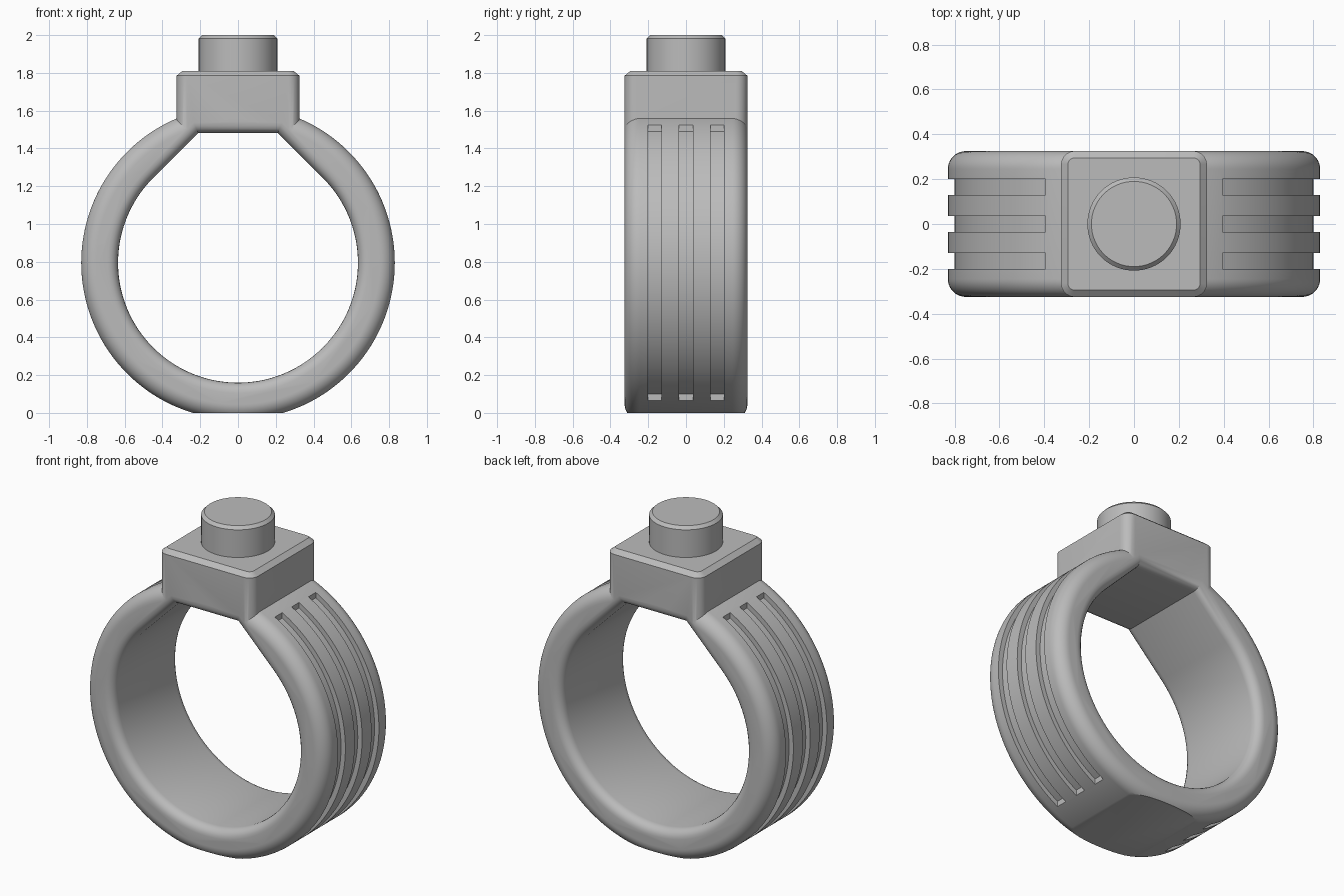
import bpy, bmesh
from math import sin, cos, acos, pi, radians, sqrt

CZ = 0.795                      # height of the ring axis
OUTER, INNER, HALF = 0.83, 0.635, 0.325
FILLET, LIP = 0.08, 0.055

if "Cube" in bpy.data.objects:
    bpy.data.objects.remove(bpy.data.objects["Cube"])

metal = bpy.data.materials.new("grey_metal")
metal.use_nodes = True
grey = (0.5, 0.5, 0.5, 1)
metal.diffuse_color = grey
metal.node_tree.nodes["Principled BSDF"].inputs["Base Color"].default_value = grey


def loft(name, rings):
    """Skin a list of equal-length point loops and cap both ends."""
    bm = bmesh.new()
    loops = [[bm.verts.new(p) for p in ring] for ring in rings]
    n = len(loops[0])
    for a, b in zip(loops, loops[1:]):
        for i in range(n):
            j = (i + 1) % n
            bm.faces.new((a[i], a[j], b[j], b[i]))
    bm.faces.new(loops[0])
    bm.faces.new(loops[-1])
    bmesh.ops.recalc_face_normals(bm, faces=bm.faces)
    mesh = bpy.data.meshes.new(name)
    bm.to_mesh(mesh)
    bm.free()
    mesh.materials.append(metal)
    obj = bpy.data.objects.new(name, mesh)
    bpy.context.collection.objects.link(obj)
    return obj


def boolean(target, tool, operation):
    """Apply a boolean and discard the tool."""
    mod = target.modifiers.new(operation.lower(), 'BOOLEAN')
    mod.object, mod.operation, mod.solver = tool, operation, 'EXACT'
    bpy.context.view_layer.objects.active = target
    bpy.ops.object.modifier_apply(modifier=mod.name)
    bpy.data.objects.remove(tool)


def arc(radius, start, end, n):
    return [(radius * cos(start + (end - start) * i / n),
             radius * sin(start + (end - start) * i / n)) for i in range(n + 1)]


def upright(points, y):
    return [(x, y, z + CZ) for x, z in points]


def flat(points, z):
    return [(x, y, z) for x, y in points]


def hole_outline(d):
    """Finger hole: circle with tangent 45 degree shoulders and a flat top, offset by d."""
    r = INNER + d
    top = 0.687 + d
    x = r * sqrt(2) - top
    return arc(r, radians(45), radians(-225), 108) + [(-x, top), (x, top)]


def rounded_square(half, radius):
    c = half - radius
    pts = []
    for k, (sx, sy) in enumerate(((1, 1), (-1, 1), (-1, -1), (1, -1))):
        pts += [(sx * c + x, sy * c + y)
                for x, y in arc(radius, k * pi / 2, (k + 1) * pi / 2, 8)]
    return pts


# Band: disc with rounded outer rims
steps = [i * pi / 20 for i in range(11)]
rim = [(OUTER - FILLET + FILLET * cos(t), HALF - FILLET + FILLET * sin(t)) for t in steps]
rim = [(r, -y) for r, y in reversed(rim)] + rim
band = loft("ring_band", [upright(arc(r, 0, 2 * pi, 144)[:-1], y) for r, y in rim])

# Square crown with rounded corners and chamfered top
crown = loft("crown", [flat(rounded_square(h, c), z) for h, c, z in
                       ((HALF, 0.06, 1.3), (HALF, 0.06, 1.785), (HALF - 0.03, 0.03, 1.81))])
boolean(band, crown, 'UNION')

# Finger hole with rounded lips
lip = [(LIP - LIP * cos(t), HALF - LIP + LIP * sin(t)) for t in steps[::2]] + [(LIP, 0.45)]
lip = [(d, -y) for d, y in reversed(lip)] + lip
boolean(band, loft("hole_cutter", [upright(hole_outline(d), y) for d, y in lip]), 'DIFFERENCE')

# Flat foot
foot = rounded_square(0.6, 0.1)
boolean(band, loft("foot_cutter", [flat(foot, -0.3), flat(foot, 0)]), 'DIFFERENCE')

# Three grooves around each side
floor, clear, end_x = OUTER - 0.03, 0.95, 0.395
a, b = acos(end_x / floor), acos(end_x / clear)
groove = arc(floor, -a, a, 60) + arc(clear, b, -b, 60)
for side in (1, -1):
    for y in (-0.165, 0, 0.165):
        outline = [(side * x, z) for x, z in groove]
        cutter = loft("groove_cutter", [upright(outline, y - 0.036), upright(outline, y + 0.036)])
        boolean(band, cutter, 'DIFFERENCE')

# Round button on the crown
button = loft("button", [flat(arc(r, 0, 2 * pi, 64)[:-1], z) for r, z in
                         ((0.208, 1.80), (0.208, 1.982), (0.19, 2.0))])

# Smooth curved surfaces, keep edges sharp
bpy.ops.object.select_all(action='DESELECT')
for obj in (band, button):
    obj.select_set(True)
bpy.context.view_layer.objects.active = band
bpy.ops.object.shade_smooth_by_angle(angle=radians(25))
